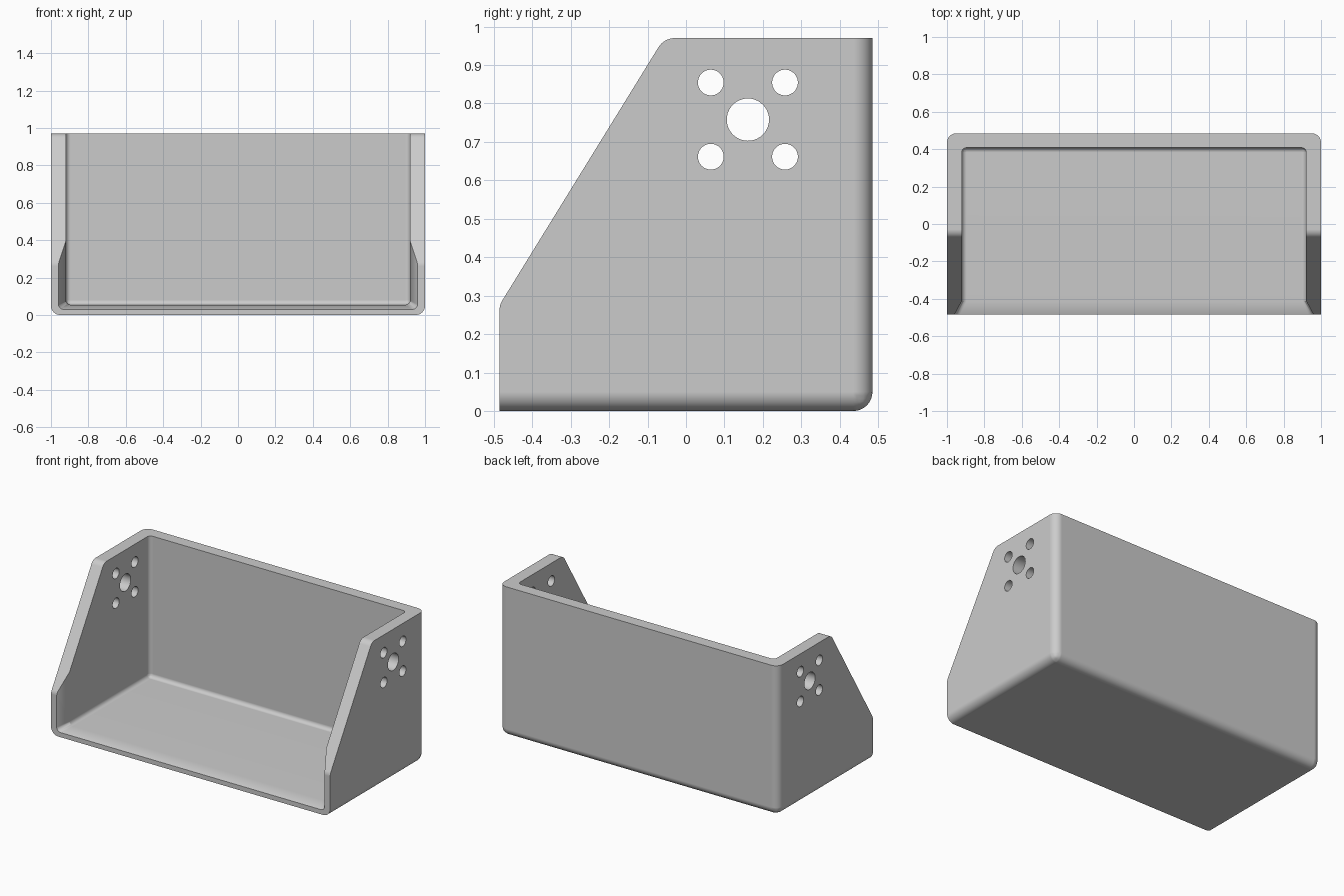
import bpy
import bmesh
from math import radians, sin, cos, tan, atan2, pi
from mathutils import Vector

cube = bpy.data.objects.get("Cube")
if cube:
    bpy.data.objects.remove(cube, do_unlink=True)

W, D, H = 1.0, 0.485, 0.97       # half width, half depth, height
WALL_X, BACK_Y, FLOOR_Z = 0.92, 0.408, 0.055
FLARE_Y = -0.41                  # where the mouth starts to widen


def add_object(name, bm):
    bmesh.ops.recalc_face_normals(bm, faces=bm.faces)
    mesh = bpy.data.meshes.new(name)
    bm.to_mesh(mesh)
    bm.free()
    obj = bpy.data.objects.new(name, mesh)
    bpy.context.collection.objects.link(obj)
    return obj


def loft(name, rings, radius, rule):
    """Skin equal rings along y, then round the edges chosen by rule."""
    bm = bmesh.new()
    loops = [[bm.verts.new(p) for p in ring] for ring in rings]
    for a, b in zip(loops, loops[1:]):
        for i in range(len(a)):
            j = (i + 1) % len(a)
            bm.faces.new((a[i], a[j], b[j], b[i]))
    bm.faces.new(loops[0])
    bm.faces.new(loops[-1])
    edges = [e for e in bm.edges if rule(e.verts[0].co, e.verts[1].co)]
    bmesh.ops.bevel(bm, geom=edges, offset=radius, segments=8,
                    profile=0.5, affect='EDGES', clamp_overlap=True)
    return add_object(name, bm)


def ring(x, y, z0, z1):
    return [(-x, y, z0), (x, y, z0), (x, y, z1), (-x, y, z1)]


def extrude_x(name, outline, half):
    """Prism along x from a (y, z) outline."""
    bm = bmesh.new()
    face = bm.faces.new([bm.verts.new((-half, y, z)) for y, z in outline])
    out = bmesh.ops.extrude_face_region(bm, geom=[face])
    verts = [v for v in out["geom"] if isinstance(v, bmesh.types.BMVert)]
    bmesh.ops.translate(bm, verts=verts, vec=(2 * half, 0, 0))
    return add_object(name, bm)


def round_corner(prev, corner, nxt, r, steps=8):
    """Points of the arc that rounds a convex 2D corner."""
    c = Vector(corner)
    a, b = (Vector(prev) - c).normalized(), (Vector(nxt) - c).normalized()
    half = a.angle(b) / 2
    centre = c + (a + b).normalized() * r / sin(half)
    p, q = c + a * r / tan(half) - centre, c + b * r / tan(half) - centre
    start = atan2(p.y, p.x)
    sweep = (atan2(q.y, q.x) - start + pi) % (2 * pi) - pi
    return [centre + r * Vector((cos(start + sweep * i / steps),
                                 sin(start + sweep * i / steps)))
            for i in range(steps + 1)]


def circle(y, z, r, n=40):
    return [(y + r * cos(2 * pi * i / n), z + r * sin(2 * pi * i / n))
            for i in range(n)]


def combine(obj, cutter, operation):
    mod = obj.modifiers.new("cut", 'BOOLEAN')
    mod.operation, mod.solver, mod.object = operation, 'EXACT', cutter
    bpy.ops.object.modifier_apply(modifier=mod.name)
    bpy.data.objects.remove(cutter, do_unlink=True)


# Outer body: block rounded along the floor, back and rear corners
def outer_edge(a, b):
    side = a.x == b.x
    bottom = a.z == b.z == 0
    back = a.y == b.y > 0
    return (side and bottom) or (side and back) or (bottom and back)


bracket = loft("bracket_shell", [ring(W, -D, 0, H), ring(W, D, 0, H)],
               0.05, outer_edge)
bpy.ops.object.select_all(action='DESELECT')
bpy.context.view_layer.objects.active = bracket
bracket.select_set(True)

# Sloping front of the side walls, with softened corners
low, high = (-D, 0.276), (-0.057, H)
outline = [(-D, -0.2), (1, -0.2), (1, H)]
outline += round_corner(outline[-1], high, low, 0.05)
outline += round_corner(high, low, outline[0], 0.05)
combine(bracket, extrude_x("side_outline", outline, 1.2), 'INTERSECT')


# Inner cavity, widening at the mouth
def inner_edge(a, b):
    side = a.x == b.x or (a.x * b.x > 0 and a.y != b.y)
    bottom = max(a.z, b.z) < 0.1
    back = a.y == b.y > 0
    return (side and bottom and a.y != b.y) or (side and back) or (bottom and back)


cavity = loft("cavity", [ring(WALL_X + 0.048, -0.5, FLOOR_Z - 0.03, 1.2),
                         ring(WALL_X, FLARE_Y, FLOOR_Z, 1.2),
                         ring(WALL_X, BACK_Y, FLOOR_Z, 1.2)],
              0.025, inner_edge)
combine(bracket, cavity, 'DIFFERENCE')

# Mounting holes through both side walls
HOLE_Y, HOLE_Z, STEP = 0.161, 0.758, 0.0965
holes = [(HOLE_Y, HOLE_Z, 0.055)]
holes += [(HOLE_Y + i * STEP, HOLE_Z + j * STEP, 0.0335)
          for i in (-1, 1) for j in (-1, 1)]
for y, z, r in holes:
    combine(bracket, extrude_x("hole", circle(y, z, r), 1.2), 'DIFFERENCE')

# Plain grey finish
grey = bpy.data.materials.new("plain_grey")
grey.use_nodes = True
colour = (0.6, 0.6, 0.6, 1)
grey.diffuse_color = colour
grey.node_tree.nodes["Principled BSDF"].inputs["Base Color"].default_value = colour
bracket.data.materials.clear()
bracket.data.materials.append(grey)

# Smooth fillets, flat walls
bpy.ops.object.shade_smooth_by_angle(angle=radians(30))
weighted = bracket.modifiers.new("flat_walls", 'WEIGHTED_NORMAL')
weighted.keep_sharp = True
